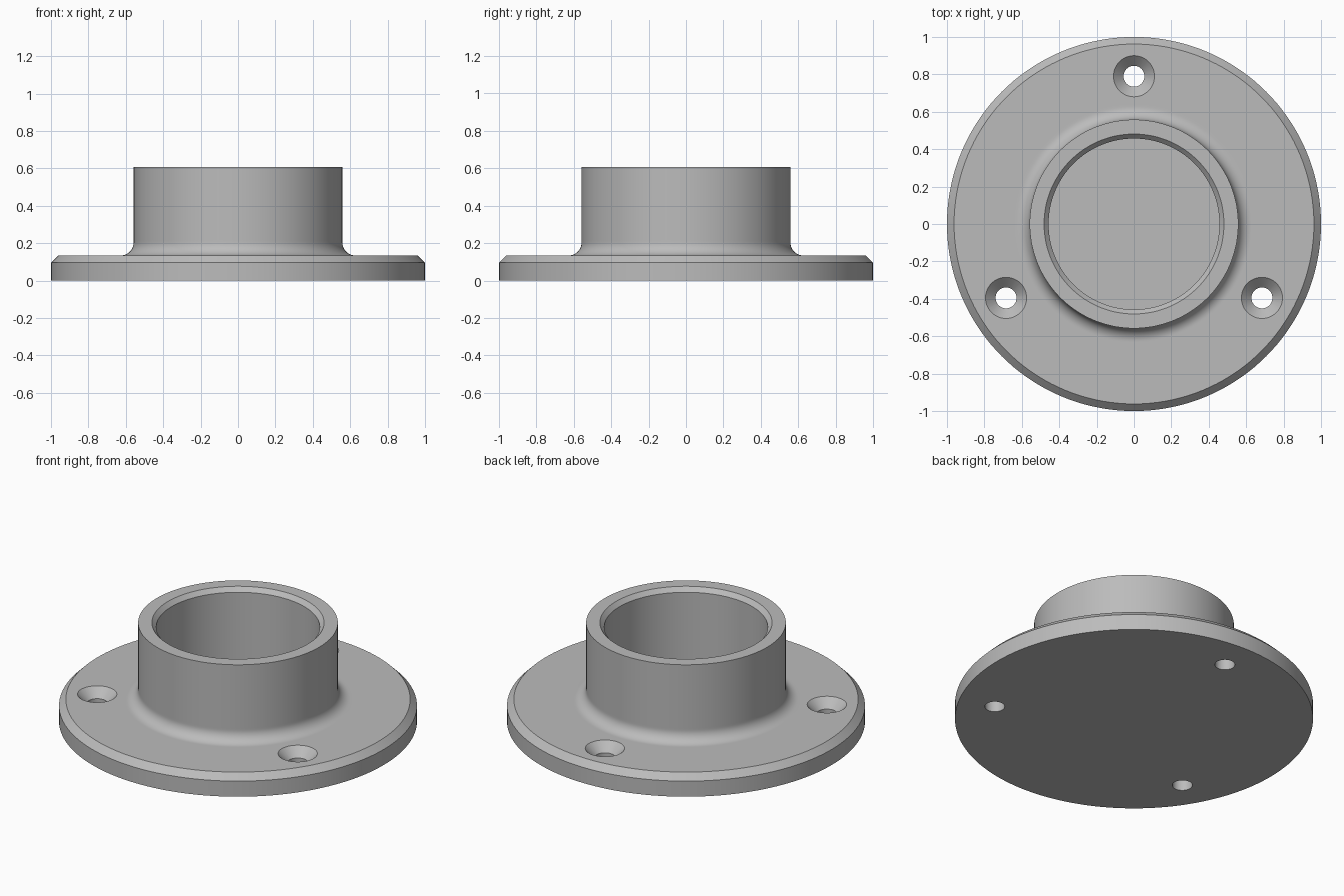
import bpy
import bmesh
from math import sin, cos, pi, radians

SEGMENTS = 144

if "Cube" in bpy.data.objects:
    bpy.data.objects.remove(bpy.data.objects["Cube"])

# Single grey material
grey = bpy.data.materials.new("light grey")
grey.use_nodes = True
colour = (0.5, 0.5, 0.5, 1)
grey.diffuse_color = colour
grey.node_tree.nodes["Principled BSDF"].inputs["Base Color"].default_value = colour


def lathe(name, profile, segments, centre=(0, 0, 0)):
    """Spin a closed (radius, height) profile around a vertical axis."""
    bm = bmesh.new()
    verts = [bm.verts.new((r, 0, z)) for r, z in profile]
    edges = [bm.edges.new(pair) for pair in zip(verts, verts[1:])]
    bmesh.ops.spin(bm, geom=verts + edges, cent=(0, 0, 0), axis=(0, 0, 1),
                   angle=2 * pi, steps=segments, use_merge=True)
    bmesh.ops.remove_doubles(bm, verts=bm.verts, dist=0.0001)
    bmesh.ops.dissolve_degenerate(bm, edges=bm.edges, dist=0.0001)
    bmesh.ops.recalc_face_normals(bm, faces=bm.faces)
    mesh = bpy.data.meshes.new(name)
    bm.to_mesh(mesh)
    bm.free()
    mesh.materials.append(grey)
    obj = bpy.data.objects.new(name, mesh)
    obj.location = centre
    bpy.context.collection.objects.link(obj)
    return obj


# Flange: chamfered disc, filleted collar, chamfered blind bore
top, plate, collar, bore, fillet, floor = 0.607, 0.134, 0.558, 0.457, 0.07, 0.134
profile = [(0, 0), (1, 0), (1, 0.096), (0.962, plate), (collar + fillet + 0.01, plate)]
for i in range(13):
    a = i / 12 * pi / 2
    profile.append((collar + fillet * (1 - sin(a)), plate + fillet * (1 - cos(a))))
profile += [(collar, plate + fillet + 0.01), (collar, top), (bore + 0.024, top),
            (bore, top - 0.026), (bore, floor), (0, floor)]
flange = lathe("flange", profile, SEGMENTS)

# Countersunk screw holes, cut through the plate
hole, sink, over = 0.056, 0.11, 0.02
cut_profile = [(0, -over), (hole, -over), (hole, plate - (sink - hole)),
               (sink + over, plate + over), (0, plate + over)]
for degrees in (90, 210, 330):
    a = radians(degrees)
    cutter = lathe("hole_cutter", cut_profile, 48, (0.79 * cos(a), 0.79 * sin(a), 0))
    cutter.hide_render = True
    cut = flange.modifiers.new("screw_hole", 'BOOLEAN')
    cut.operation = 'DIFFERENCE'
    cut.solver = 'EXACT'
    cut.object = cutter
    bpy.ops.object.select_all(action='DESELECT')
    flange.select_set(True)
    bpy.context.view_layer.objects.active = flange
    bpy.ops.object.modifier_apply(modifier=cut.name)
    bpy.data.objects.remove(cutter)

# Smooth curves, crisp machined edges
bpy.ops.object.shade_smooth_by_angle(angle=radians(25))
